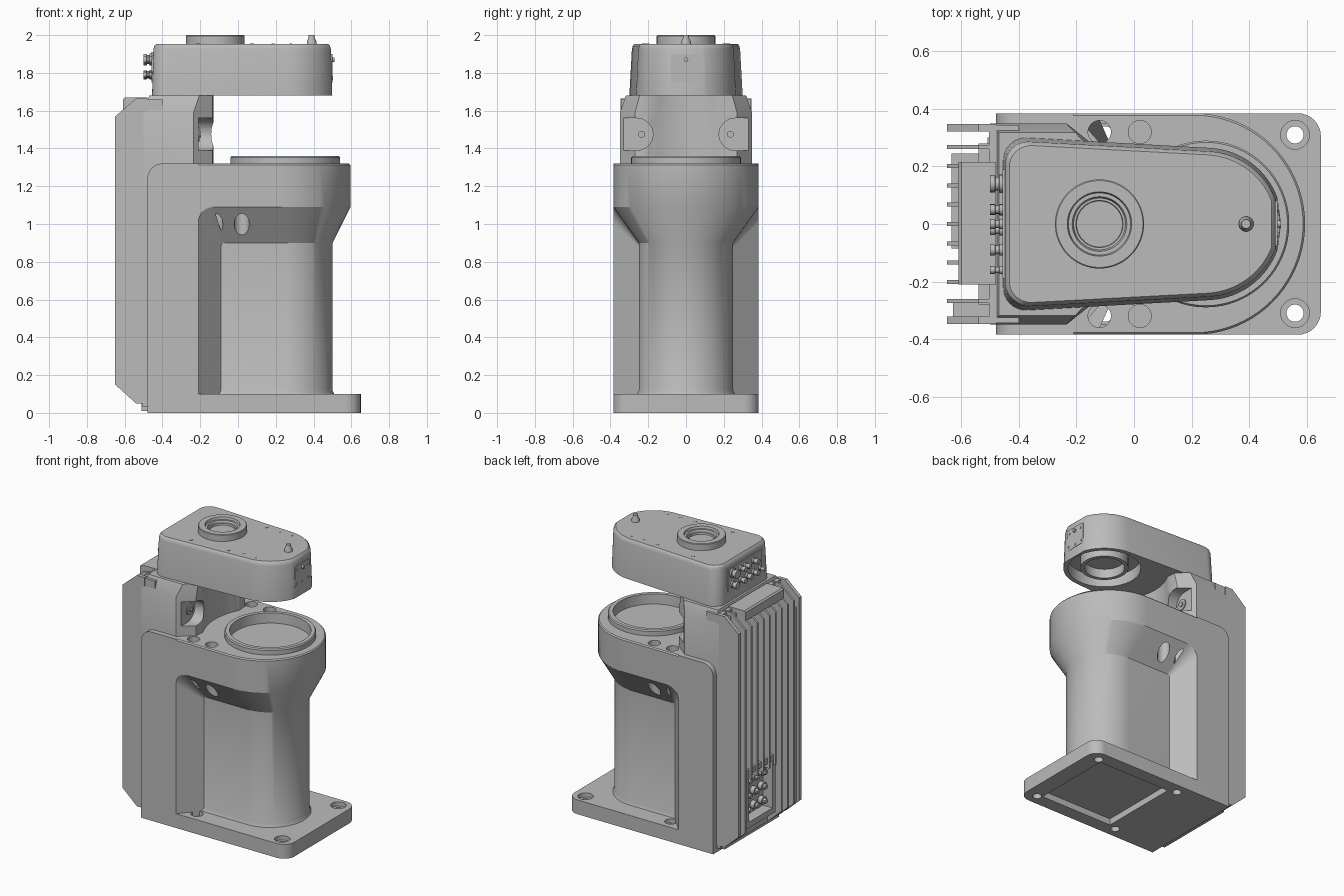
import bpy, bmesh, math
from mathutils import Vector

old = bpy.data.objects.get("Cube")
if old:
    bpy.data.objects.remove(old, do_unlink=True)

grey = bpy.data.materials.new("machine_grey")
grey.use_nodes = True
grey.diffuse_color = (0.5, 0.5, 0.5, 1)
grey.node_tree.nodes["Principled BSDF"].inputs["Base Color"].default_value = (0.5, 0.5, 0.5, 1)
parts = []


def loft(name, rings):
    """Skin matching closed rings of points and cap both ends."""
    bm = bmesh.new()
    rows = [[bm.verts.new(p) for p in ring] for ring in rings]
    n = len(rows[0])
    for a, b in zip(rows, rows[1:]):
        for i in range(n):
            j = (i + 1) % n
            bm.faces.new((a[i], a[j], b[j], b[i]))
    bm.faces.new(rows[0])
    bm.faces.new(rows[-1])
    bmesh.ops.recalc_face_normals(bm, faces=bm.faces)
    mesh = bpy.data.meshes.new(name)
    bm.to_mesh(mesh)
    bm.free()
    mesh.materials.append(grey)
    ob = bpy.data.objects.new(name, mesh)
    bpy.context.collection.objects.link(ob)
    parts.append(ob)
    return ob


def place(u, v, w, axis):
    return {"x": (w, u, v), "y": (u, w, v), "z": (u, v, w)}[axis]


def prism(name, pts, lo, hi, axis="z"):
    return loft(name, [[place(u, v, w, axis) for u, v in pts] for w in (lo, hi)])


def arc(cu, cv, r, a0, a1, n=8):
    angles = [math.radians(a0 + (a1 - a0) * i / n) for i in range(n + 1)]
    return [(cu + r * math.cos(a), cv + r * math.sin(a)) for a in angles]


def box(name, x0, x1, y0, y1, z0, z1):
    return prism(name, [(x0, y0), (x1, y0), (x1, y1), (x0, y1)], z0, z1)


def lathe(name, u, v, profile, axis="z", n=48):
    """Turn (radius, height) pairs about an axis through u, v."""
    return loft(name, [[place(p, q, w, axis) for p, q in arc(u, v, r, 0, 360 - 360 / n, n - 1)]
                       for r, w in profile])


def rod(name, u, v, r, lo, hi, axis="z", n=24):
    return lathe(name, u, v, [(r, lo), (r, hi)], axis, n)


def cut(target, cutter):
    mod = target.modifiers.new("cut", "BOOLEAN")
    mod.operation, mod.solver, mod.object = "DIFFERENCE", "EXACT", cutter
    bpy.context.view_layer.objects.active = target
    bpy.ops.object.modifier_apply(modifier=mod.name)
    parts.remove(cutter)
    bpy.data.objects.remove(cutter, do_unlink=True)


def mirrored(half):
    """Close a plan outline given for +y by mirroring it in y."""
    return half + [(x, -y) for x, y in reversed(half)]


# Foot plate with counterbored bolt holes and an underside cavity
base = prism("base_plate", mirrored([(-.48, .385)] + arc(.57, .305, .08, 90, 0)), 0, .1)
cut(base, box("cavity", -.04, .53, -.29, .29, -.1, .045))
for x in (.56, -.1):
    for y in (-.31, .31):
        cut(base, rod("bore", x, y, .03, -.1, .2))
        cut(base, rod("counterbore", x, y, .05 if x > 0 else .04, .07, .2))

# Rear upright with its rounded shoulder and sloped pocket walls
prism("rear_upright", [(-.48, 0), (-.21, 0), (-.21, 1.32)] + arc(-.4, 1.24, .08, 90, 180), -.385, .385, "y")
prism("pocket_walls", mirrored([(-.21, .385), (-.09, .25)]), .05, 1.1)
for s in (-1, 1):
    rings = []
    for x, z, r, y in ((-.21, 1.09, .08, .385), (-.09, .9, .02, .25)):
        outline = [(x, z)] + arc(x + r, z - r, r, 90, 180)
        rings.append([(u, s * y, w) for u, w in outline])
    loft("pocket_corner", rings)


# Round-nosed column flaring into the wide top flange
def nose_ring(x0, cx, r, z):
    return [(x, y, z) for x, y in [(x0, r)] + arc(cx, 0, r, 90, -90, 40) + [(x0, -r)]]


column = loft("front_column", [
    nose_ring(-.15, .25, .262, .095), nose_ring(-.15, .25, .25, .12), nose_ring(-.15, .25, .25, .9),
    nose_ring(-.21, .21, .385, 1.09), nose_ring(-.21, .21, .385, 1.312), nose_ring(-.21, .21, .378, 1.32)])
cut(column, rod("socket", .25, 0, .27, 1.26, 1.5, n=48))
for x in (-.12, .02):
    for y in (-.32, .32):
        cut(column, rod("access_hole", x, y, .04, .8, 1.5))
lathe("joint_ring", .25, 0, [(.29, 1.24), (.29, 1.352), (.284, 1.36), (.258, 1.36), (.255, 1.29)], n=64)

# Shoulder housing hollowed around the joint, with lug pockets
hollow = [(.25 - math.sqrt(.43 ** 2 - y * y), y) for y in (.2, .15, .1, .05, .01)]
plan = mirrored([(-.5, .35), (-.235, .35), (-.135, .27)] + hollow)
housing = loft("shoulder_housing", [
    [(x, y, 1.2) for x, y in plan], [(x, y, 1.59) for x, y in plan],
    [(x + (.03 if abs(y) > .34 else 0), y * .91, 1.68) for x, y in plan]])
for s in (-1, 1):
    outline = [(.42, 1.39), (.42, 1.56)] + arc(.26, 1.475, .085, 90, 270, 16)
    cut(housing, prism("lug_pocket", [(s * y, z) for y, z in outline], -.21, .1, "x"))
    rod("lug_boss", s * .235, 1.475, .038, -.22, -.203, "x")
    rod("lug_bolt", s * .235, 1.475, .018, -.22, -.195, "x")

# Finned heat sink on the back
box("heat_sink_core", -.54, -.4, -.28, .28, .05, 1.64)
box("heat_sink_back", -.505, -.4, -.345, .345, .03, 1.66)
for i in range(-5, 6):
    y = i * .067
    half = .013 if abs(i) == 5 else .007
    if -.085 < y < .245:
        foot = [(-.5, .5), (-.65, .5)]
    else:
        foot = [(-.48, .05), (-.54, .05), (-.65, .15)]
    prism("cooling_fin", foot + [(-.65, 1.57), (-.54, 1.665), (-.48, 1.665)], y - half, y + half, "y")
box("heat_sink_side", -.63, -.5, -.34, -.27, .14, 1.5)
prism("top_cover", [(-.48, 1.6), (-.61, 1.6), (-.61, 1.66), (-.6, 1.67), (-.48, 1.67)], -.21, .215, "y")

# Recessed socket panel low on the back
panel = box("socket_panel", -.635, -.5, -.085, .245, .16, .57)
cut(panel, box("panel_recess", -.8, -.56, -.05, .21, .2, .53))
for y in (-.005, .08, .165):
    for z in (.26, .36, .46):
        rod("panel_socket", y, z, .028, -.57, -.6, "x", 16)
        rod("panel_plug", y, z, .016, -.57, -.62, "x", 12)
box("lower_lip", -.51, -.45, -.3, .3, .01, .06)

# Drafted head with a softened top edge and an underside recess
outline = mirrored(arc(-.375, .22, .08, 180, 90) + arc(.25, 0, .265, 86, 20, 16))
head = loft("head", [[(.02 + (x - .02) * k, y * m, z) for x, y in outline]
                     for k, m, z in ((1, 1, 1.68), (.985, .955, 1.925), (.975, .94, 1.943), (.955, .91, 1.953))])
cut(head, rod("recess", .25, 0, .235, 1.6, 1.76, n=48))
lathe("recess_tube", .25, 0, [(.155, 1.78), (.155, 1.685), (.13, 1.685), (.13, 1.75)])

# Collar, peg and screws on top of the head
lathe("top_collar", -.12, 0, [(.155, 1.94), (.155, 1.996), (.151, 2), (.112, 2), (.108, 1.985),
                              (.095, 1.985), (.09, 1.97), (.082, 1.97), (.08, 1.958)], n=64)
lathe("top_peg", .39, 0, [(.026, 1.94), (.026, 1.965), (.016, 1.985), (.016, 2)], n=24)
for x, y, r in ((-.21, .22, .012), (.075, .21, .011), (.185, .2, .007), (.28, .2, .007)):
    for s in (-1, 1):
        rod("cover_screw", x, s * y, r, 1.945, 1.955, n=16)

# Access plate on the nose
nose_plate = [(u, v) for cu, cv, a in ((.068, 1.888, 0), (-.068, 1.888, 90), (-.068, 1.762, 180), (.068, 1.762, 270))
              for u, v in arc(cu, cv, .012, a, a + 90, 4)]
prism("nose_plate", nose_plate, .49, .499, "x")
rod("nose_knob", 0, 1.87, .012, .49, .512, "x", 16)
for y, z in ((-.065, 1.775), (.065, 1.775), (-.055, 1.87), (.055, 1.87), (0, 1.77)):
    rod("nose_screw", y, z, .008, .49, .503, "x", 12)

# Connectors on the back of the head
box("connector_plate", -.457, -.43, -.19, .19, 1.75, 1.91)
for y, z, r in ((.14, 1.87, .032), (.05, 1.87, .018), (0, 1.87, .018), (-.09, 1.87, .02),
                (.14, 1.79, .025), (.05, 1.79, .02), (-.02, 1.79, .02), (-.09, 1.79, .02), (-.16, 1.79, .014)):
    lathe("connector", y, z, [(r, -.44), (r, -.468), (r * .75, -.47), (r * .75, -.482),
                              (r * .95, -.484), (r * .95, -.5)], "x", 16)

# Crisp edges with smooth curved surfaces
bpy.ops.object.select_all(action="DESELECT")
for ob in parts:
    ob.select_set(True)
bpy.context.view_layer.objects.active = parts[0]
bpy.ops.object.shade_smooth_by_angle(angle=math.radians(30))
bpy.ops.object.select_all(action="DESELECT")
